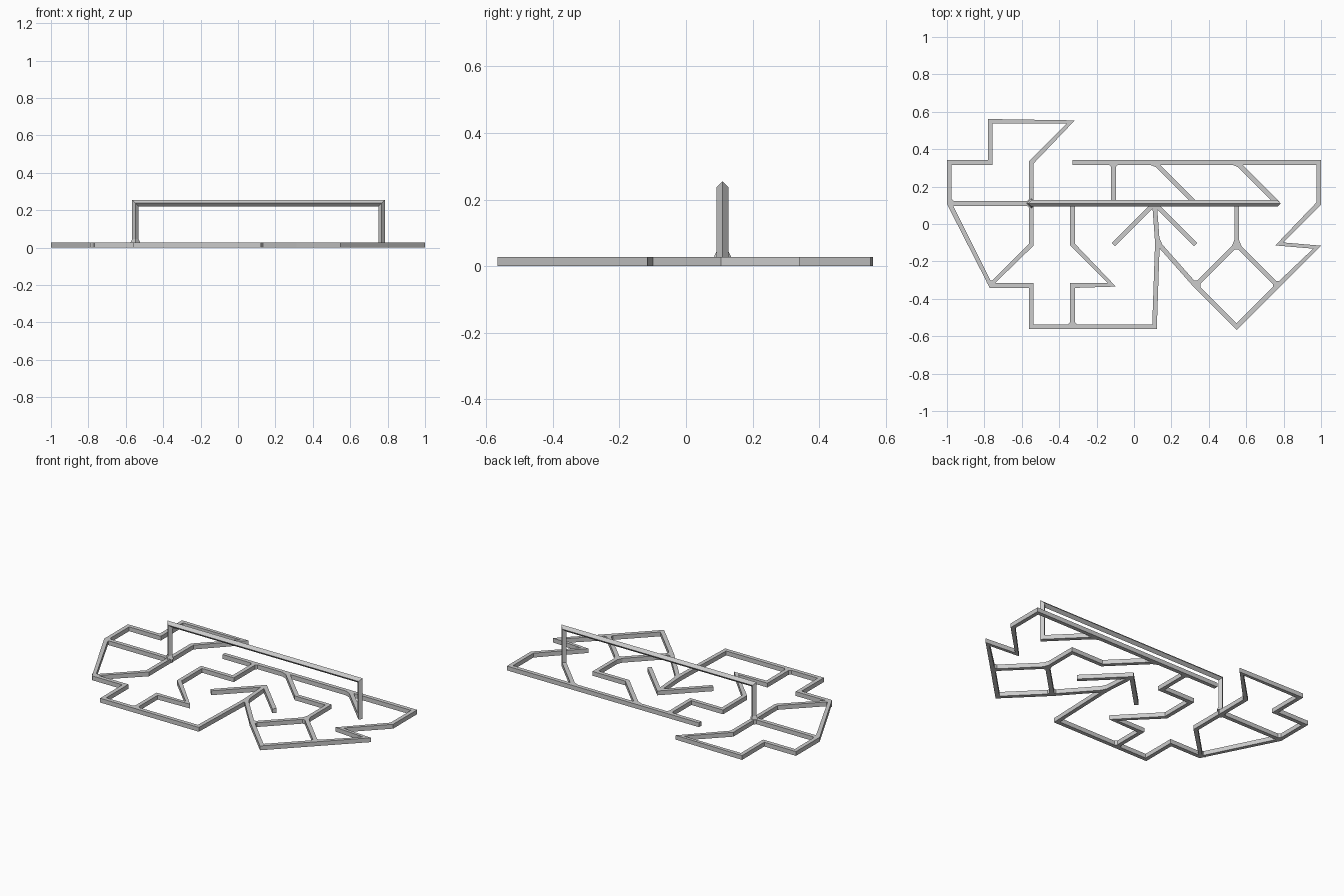
import bpy, bmesh, math
from mathutils import Vector

cube = bpy.data.objects.get("Cube")
if cube:
    bpy.data.objects.remove(cube)

GRID, HALF, HEIGHT, DIAG = 0.2195, 0.0125, 0.027, 0.0175

grey = bpy.data.materials.new("light grey")
grey.use_nodes = True
grey.diffuse_color = (0.6, 0.6, 0.6, 1)
grey.node_tree.nodes["Principled BSDF"].inputs["Base Color"].default_value = (0.6, 0.6, 0.6, 1)


def node(i, j):
    return Vector(((i - 4.5) * GRID, (j - 2.5) * GRID))


def finish(bm, name):
    bmesh.ops.recalc_face_normals(bm, faces=bm.faces)
    mesh = bpy.data.meshes.new(name)
    bm.to_mesh(mesh)
    bm.free()
    mesh.materials.append(grey)
    obj = bpy.data.objects.new(name, mesh)
    bpy.context.collection.objects.link(obj)
    return obj


def offsets(prev, here, nxt, half):
    """Left and right mitre offsets, blunted on the outside of sharp corners."""
    d1 = (here - prev).normalized() if prev else None
    d2 = (nxt - here).normalized() if nxt else None
    d1, d2 = d1 or d2, d2 or d1
    n1, n2 = Vector((-d1.y, d1.x)), Vector((-d2.y, d2.x))
    mid = (n1 + n2).normalized()
    length = half / mid.dot(n1)
    blunt = half * 1.1 if length > half * 1.6 else length
    left_turn = d1.x * d2.y - d1.y * d2.x > 0
    left, right = (length, blunt) if left_turn else (blunt, length)
    return mid * left, -mid * right


def sweep(name, pts, profile, half, closed=False):
    """Sweep a (side, height) profile along a flat path with mitred corners."""
    bm = bmesh.new()
    rings = []
    n = len(pts)
    for k, p in enumerate(pts):
        prev = pts[k - 1] if closed or k else None
        nxt = pts[(k + 1) % n] if closed or k < n - 1 else None
        left, right = offsets(prev, p, nxt, half)
        ring = []
        for side, h in profile:
            q = p + (left if side > 0 else right) * abs(side)
            ring.append(bm.verts.new((q.x, q.y, h)))
        rings.append(ring)
    for k in range(n if closed else n - 1):
        a, b = rings[k], rings[(k + 1) % n]
        for m in range(4):
            w = (m + 1) % 4
            bm.faces.new((a[m], a[w], b[w], b[m]))
    if not closed:
        bm.faces.new(rings[0])
        bm.faces.new(rings[-1])
    return finish(bm, name)


# Flat floor strips, as paths on a square grid
hub, bend, spike = (5, 3), (5.07, 2.05), (9, 1.95)
strips = {
    "left_loop": ([(0, 3), (0, 4), (1, 4), (1, 5), (3, 5), (2, 4), (2, 2), (1, 1)], True),
    "left_crossbar": ([(0, 3), (2, 3)], False),
    "front_edge": ([(1, 1), (2, 1), (2, 0), (5, 0), bend, hub], False),
    "inner_zigzag": ([(3, 0), (3, 1), (4, 1), (3, 2), (3, 3), (4, 3), (4, 4)], False),
    "hub_arms": ([(4, 2), hub, (6, 2)], False),
    "hub_link": ([bend, (6, 1)], False),
    "diamond_loop": ([(7, 2), (6, 1), (7, 0), (8, 1)], True),
    "diamond_stem": ([(7, 2), (7, 3), (6, 3), (5, 4)], False),
    "right_diagonal": ([(7, 4), (8, 3)], False),
    "back_edge": ([(8, 1), spike, (8, 2), (9, 3), (9, 4), (3, 4)], False),
}
flat = [(-1, 0), (1, 0), (1, HEIGHT), (-1, HEIGHT)]
for name, (path, closed) in strips.items():
    sweep(name, [node(*p) for p in path], flat, HALF, closed)

# Webbed joints where three or more strips meet
joints = {
    (0, 3): [(0, 4), (2, 3), (1, 1)],
    (2, 3): [(2, 4), (0, 3), (2, 2)],
    (1, 1): [(0, 3), (2, 1), (2, 2)],
    (3, 0): [(2, 0), (3, 1), (5, 0)],
    hub: [(4, 2), bend, (6, 2)],
    bend: [hub, (5, 0), (6, 1)],
    (6, 1): [bend, (7, 2), (7, 0)],
    (7, 2): [(7, 3), (6, 1), (8, 1)],
    (8, 1): [(7, 2), (7, 0), spike],
    (4, 4): [(3, 4), (4, 3), (5, 4)],
    (5, 4): [(4, 4), (6, 3), (7, 4)],
    (7, 4): [(5, 4), (8, 3), (9, 4)],
}
for number, (centre, arms) in enumerate(joints.items(), 1):
    bm = bmesh.new()
    c = node(*centre)
    for arm in arms:
        d = (node(*arm) - c).normalized()
        for s in (-HALF, HALF):
            q = c + d * 0.024 + Vector((-d.y, d.x)) * s
            for z in (0, HEIGHT):
                bm.verts.new((q.x, q.y, z))
    hull = bmesh.ops.convex_hull(bm, input=bm.verts)
    bmesh.ops.delete(bm, geom=list({v for v in hull["geom_interior"]
                                    if isinstance(v, bmesh.types.BMVert)}), context="VERTS")
    finish(bm, f"joint_{number}")

# Raised handle: a diamond-section bar on two posts, drawn upright
left_post, right_post, top = node(2, 3), node(8, 3), 0.238
frame = [Vector((left_post.x, 0)), Vector((left_post.x, top)),
         Vector((right_post.x, top)), Vector((right_post.x, 0))]
handle = sweep("raised_handle", frame, [(-1, 0), (0, DIAG), (1, 0), (0, -DIAG)], DIAG)
handle.rotation_euler.x = math.pi / 2
handle.location.y = left_post.y

# Flared foot under the left post
bm = bmesh.new()
bmesh.ops.create_cone(bm, cap_ends=True, segments=4, radius1=0.027, radius2=DIAG, depth=0.02)
foot = finish(bm, "left_post_foot")
foot.location = (left_post.x, left_post.y, HEIGHT + 0.008)
